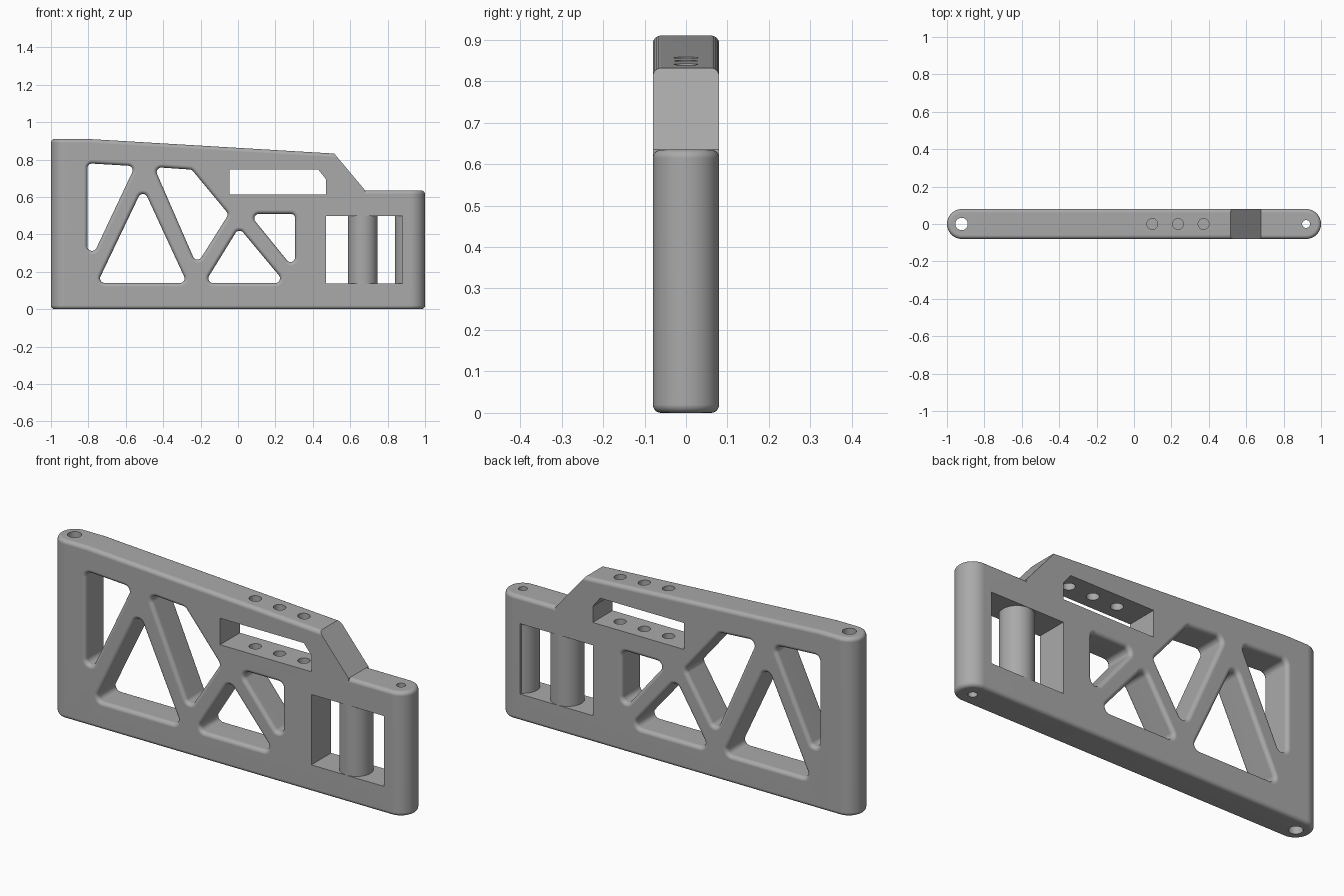
import bpy, bmesh, math
from mathutils import Vector

if "Cube" in bpy.data.objects:
    bpy.data.objects.remove(bpy.data.objects["Cube"], do_unlink=True)

HALF = 0.08        # half thickness of the plate, also radius of its ends
FILLET = 0.02
CORNER = 0.025     # inner corner radius of the truss openings
STEPS = 5

grey = bpy.data.materials.new("plain grey")
grey.use_nodes = True
colour = (0.40, 0.40, 0.40, 1)
grey.diffuse_color = colour
grey.node_tree.nodes["Principled BSDF"].inputs["Base Color"].default_value = colour


def make_object(name, bm):
    bmesh.ops.recalc_face_normals(bm, faces=bm.faces)
    mesh = bpy.data.meshes.new(name)
    bm.to_mesh(mesh)
    bm.free()
    mesh.materials.append(grey)
    ob = bpy.data.objects.new(name, mesh)
    bpy.context.collection.objects.link(ob)
    return ob


def loft(rings):
    """Closed solid through equal-length rings of points."""
    bm = bmesh.new()
    loops = [[bm.verts.new(p) for p in ring] for ring in rings]
    for a, b in zip(loops, loops[1:]):
        for i in range(len(a)):
            j = (i + 1) % len(a)
            bm.faces.new((a[i], a[j], b[j], b[i]))
    bm.faces.new(loops[0])
    bm.faces.new(loops[-1])
    return bm


def combine(ob, other, operation):
    """Apply a boolean and throw the second object away."""
    mod = ob.modifiers.new("join", "BOOLEAN")
    mod.operation, mod.solver, mod.object = operation, "EXACT", other
    bpy.context.view_layer.objects.active = ob
    bpy.ops.object.modifier_apply(modifier=mod.name)
    bpy.data.objects.remove(other, do_unlink=True)


def fillet_curve():
    """Pairs of (inset, height) for a quarter-round edge."""
    angles = [math.pi / 2 * i / STEPS for i in range(STEPS + 1)]
    return [(FILLET * (1 - math.sin(a)), FILLET * (1 - math.cos(a))) for a in angles]


def stadium(x0, x1, radius, z, n=24):
    ring = []
    for cx, start in ((x1, -math.pi / 2), (x0, math.pi / 2)):
        for i in range(n + 1):
            a = start + math.pi * i / n
            ring.append((cx + radius * math.cos(a), radius * math.sin(a), z))
    return ring


def rounded_slab(x0, x1, top):
    curve = fillet_curve()
    low = [stadium(x0, x1, HALF - inset, h) for inset, h in curve]
    high = [stadium(x0, x1, HALF - inset, top - h) for inset, h in reversed(curve)]
    return loft(low + high)


def prism(name, outline):
    """Sharp cutter through the thickness, outline in x and z."""
    return make_object(name, loft([[(x, y, z) for x, z in outline] for y in (-0.2, 0.2)]))


def cylinder(name, x, radius, z0, z1, n=48):
    ring = [(x + radius * math.cos(2 * math.pi * i / n),
             radius * math.sin(2 * math.pi * i / n)) for i in range(n)]
    return make_object(name, loft([[(px, py, z) for px, py in ring] for z in (z0, z1)]))


def rounded_ring(outline, extra, y):
    """Counter-clockwise outline with round corners, grown by extra."""
    pts, ring, n = [Vector(p) for p in outline], [], len(outline)
    for i, p in enumerate(pts):
        into = (p - pts[i - 1]).normalized()
        out = (pts[(i + 1) % n] - p).normalized()
        n0, n1 = Vector((into.y, -into.x)), Vector((out.y, -out.x))
        centre = p - (n0 + n1) * CORNER / (1 + n0.dot(n1))
        start = math.atan2(n0.y, n0.x)
        turn = math.acos(max(-1, min(1, n0.dot(n1))))
        for k in range(9):
            a = start + turn * k / 8
            r = CORNER + extra
            ring.append((centre.x + r * math.cos(a), y, centre.y + r * math.sin(a)))
    return ring


def truss_cutter(name, outline):
    """Opening that flares out in a quarter round at both faces."""
    half = [(FILLET - inset, HALF - FILLET + FILLET - inset) for inset, _ in fillet_curve()]
    flare = [(h, HALF - inset) for inset, h in reversed(fillet_curve())]
    flare = [(FILLET - FILLET * math.cos(math.pi / 2 * k / STEPS),
              HALF - FILLET + FILLET * math.sin(math.pi / 2 * k / STEPS))
             for k in range(STEPS + 1)] + [(FILLET, HALF + 0.05)]
    rings = [rounded_ring(outline, g, -y) for g, y in reversed(flare)]
    rings += [rounded_ring(outline, g, y) for g, y in flare]
    return make_object(name, loft(rings))


# Tall body: flat at the left end, then a top that falls to the right
bm = rounded_slab(-0.92, 0.85, 0.91)
bmesh.ops.bisect_plane(bm, geom=bm.verts[:] + bm.edges[:] + bm.faces[:],
                       plane_co=(-0.8, 0, 0), plane_no=(1, 0, 0))
for v in bm.verts:
    if v.co.z > 0.5:
        v.co.z -= max(0, v.co.x + 0.8) * 0.0593
plate = make_object("truss_plate", bm)

# Ramp down to the low step at the right end
combine(plate, prism("ramp_cut", [(0.515, 0.832), (0.68, 0.635), (0.68, -0.2),
                                  (1.2, -0.2), (1.2, 1.2), (0.2036, 1.2)]), "DIFFERENCE")
combine(plate, make_object("low_step", rounded_slab(0.5, 0.92, 0.635)), "UNION")

# Rounded truss openings
openings = [
    [(-0.805, 0.225), (-0.55, 0.765), (-0.805, 0.78)],
    [(-0.752, 0.14), (-0.272, 0.14), (-0.508, 0.65)],
    [(-0.221, 0.237), (-0.05, 0.508), (-0.247, 0.746), (-0.449, 0.76)],
    [(-0.178, 0.14), (0.253, 0.14), (0.005, 0.437)],
    [(0.306, 0.207), (0.306, 0.51), (0.06, 0.51)],
]
for outline in openings:
    combine(plate, truss_cutter("truss_opening", outline), "DIFFERENCE")

# Sharp slot under the top edge
combine(plate, prism("slot", [(-0.045, 0.613), (0.47, 0.613), (0.47, 0.695),
                              (0.428, 0.748), (-0.045, 0.748)]), "DIFFERENCE")

# Square window that leaves two round posts standing
window = prism("window", [(0.47, 0.138), (0.88, 0.138), (0.88, 0.497), (0.47, 0.497)])
for x, radius in ((0.668, 0.079), (0.92, HALF)):
    combine(window, cylinder("post", x, radius, -0.1, 1), "DIFFERENCE")
combine(plate, window, "DIFFERENCE")

# Pin holes through both ends and blind screw holes through the slot
for x, radius, bottom in ((-0.922, 0.033, -0.1), (0.92, 0.021, -0.1),
                          (0.098, 0.029, 0.54), (0.235, 0.029, 0.54), (0.372, 0.029, 0.54)):
    combine(plate, cylinder("hole", x, radius, bottom, 1.2, 32), "DIFFERENCE")

# Smooth shading with crisp edges and flat large faces
bpy.ops.object.select_all(action="DESELECT")
plate.select_set(True)
bpy.context.view_layer.objects.active = plate
bpy.ops.object.shade_smooth_by_angle(angle=math.radians(30))
weighted = plate.modifiers.new("flat_faces", "WEIGHTED_NORMAL")
weighted.keep_sharp = True
